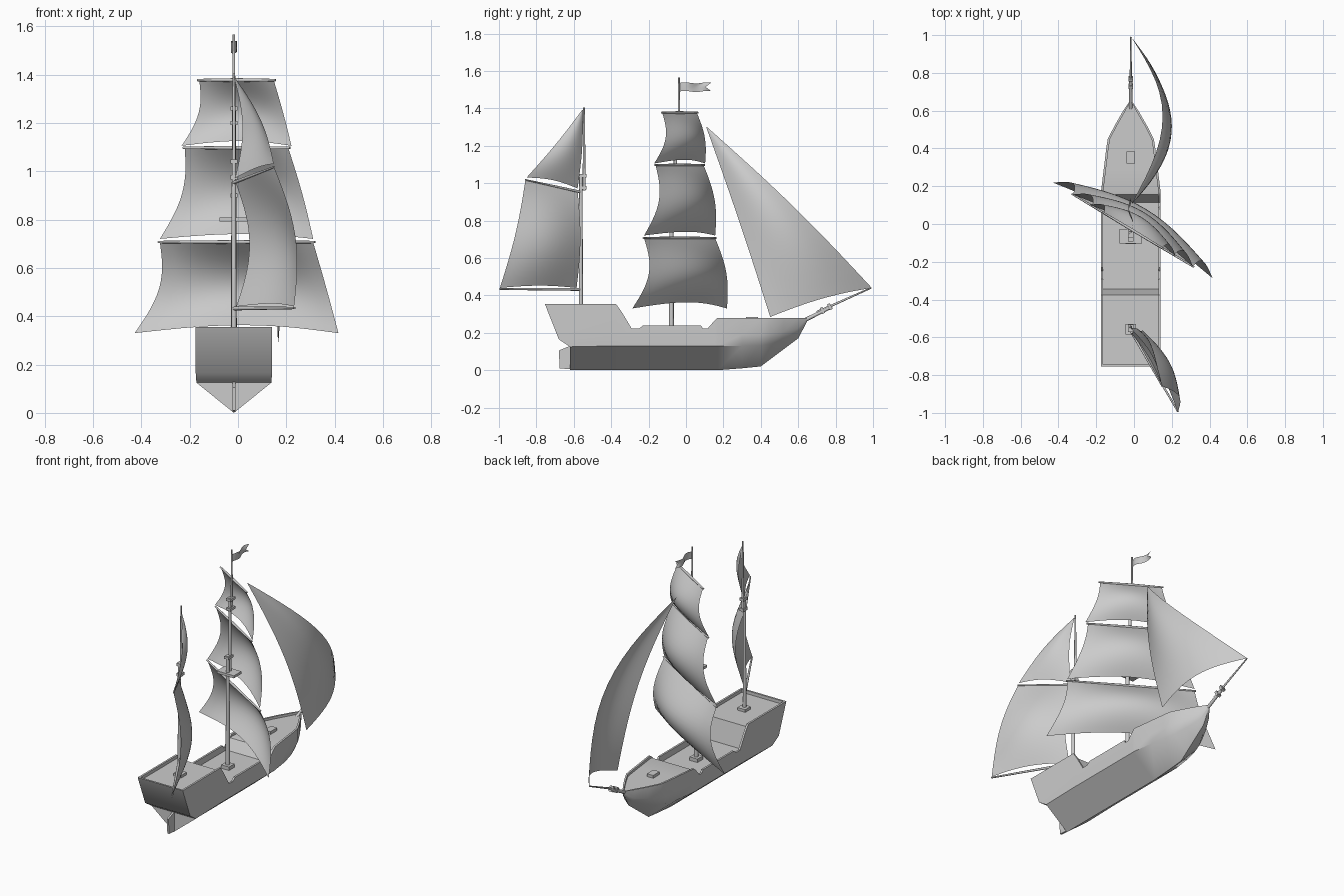
import bpy, bmesh
from math import sin, pi
from mathutils import Vector as V

if "Cube" in bpy.data.objects:
    bpy.data.objects.remove(bpy.data.objects["Cube"])

CX = -0.017  # hull centre line


def add(name, verts, faces, smooth=None):
    me = bpy.data.meshes.new(name)
    me.from_pydata([tuple(v) for v in verts], [], faces)
    bm = bmesh.new()
    bm.from_mesh(me)
    bmesh.ops.recalc_face_normals(bm, faces=bm.faces)
    bm.to_mesh(me)
    bm.free()
    ob = bpy.data.objects.new(name, me)
    bpy.context.collection.objects.link(ob)
    if smooth:
        bpy.ops.object.select_all(action='DESELECT')
        ob.select_set(True)
        bpy.context.view_layer.objects.active = ob
        bpy.ops.object.shade_smooth_by_angle(angle=smooth)
    return ob


def rod(name, a, b, r1, r2=None, sides=10):
    a, b = V(a), V(b)
    d = b - a
    bpy.ops.mesh.primitive_cone_add(vertices=sides, radius1=r1, radius2=r2 or r1,
                                    depth=d.length, location=(a + b) / 2,
                                    rotation=d.to_track_quat('Z', 'Y').to_euler())
    bpy.context.object.name = name
    bpy.ops.object.shade_smooth_by_angle(angle=0.8)


def box(name, loc, size, direction=None):
    bpy.ops.mesh.primitive_cube_add(size=1, location=loc)
    ob = bpy.context.object
    ob.name, ob.scale = name, size
    if direction:
        ob.rotation_euler = V(direction).to_track_quat('Z', 'Y').to_euler()


def sail(name, tl, tr, bl, br, out, edge, belly, k=0.8, pull=0.0, lift=0.02, n=14):
    """Curved patch: edge = bulge of the two side edges, belly = extra bulge inside."""
    tl, tr, bl, br, out = map(V, (tl, tr, bl, br, out))
    verts, faces = [], []
    for j in range(n + 1):
        v = j / n
        for i in range(n + 1):
            s = i / n
            p = tl.lerp(tr, s).lerp(bl.lerp(br, s), v)
            side = edge[0] + (edge[1] - edge[0]) * s
            p += out * (side * sin(pi * v) + belly * sin(pi * s) * sin(k * pi * v))
            p += (br - bl).normalized() * pull * (1 - 2 * s) * sin(pi * v)
            p.z += lift * sin(pi * s) * v
            verts.append(p)
    w = n + 1
    for j in range(n):
        for i in range(n):
            a = j * w + i
            faces.append((a, a + 1, a + w + 1, a + w))
    ob = add(name, verts, faces)
    bm = bmesh.new()
    bm.from_mesh(ob.data)
    bmesh.ops.remove_doubles(bm, verts=bm.verts, dist=1e-5)
    for f in bm.faces:
        f.smooth = True
    bm.to_mesh(ob.data)
    bm.free()


# Hull stations: y, keel z, bilge z, side z, rail z, deck z, bilge half width, rail half width
M = (0.0, 0.13, 0.19)
stations = [(y, *M, rail, deck, 0.155, 0.158) for y, rail, deck in [
    (-0.755, .355, .335), (-0.375, .355, .335), (-0.345, .313, .2), (-0.29, .222, .2),
    (-0.25, .222, .2), (-0.23, .24, .2), (0.08, .24, .2), (0.09, .222, .2),
    (0.115, .222, .2), (0.155, .268, .262), (0.17, .28, .265)]]
stations += [(0.3, .01, .13, .19, .28, .265, .137, .142),
             (0.4, .02, .132, .19, .28, .265, .112, .13),
             (0.45, .058, .14, .195, .28, .265, .096, .122),
             (0.52, .11, .165, .205, .28, .265, .062, .086),
             (0.6, .17, .20, .225, .28, .265, .026, .04),
             (0.65, .265, .268, .272, .28, .265, .003, .006)]
verts, faces = [], []
for n, (y, kz, bz, sz, rz, dz, bw, rw) in enumerate(stations):
    iw = max(rw - 0.012, 0.002)
    ys = [y] * 6
    if n == 0:  # raked transom
        ys, bz, sz = [-.62, -.62, -.68, y, y + .012, y + .012], .125, .165
    half = list(zip((0, bw, rw, rw, iw, iw), ys, (kz, bz, sz, rz, rz, dz)))
    verts += [(CX + x, yy, z) for x, yy, z in half]
    verts += [(CX - x, yy, z) for x, yy, z in half[:0:-1]]
for n in range(len(stations) - 1):
    for i in range(11):
        a, b = n * 11 + i, n * 11 + (i + 1) % 11
        faces.append((a, b, b + 11, a + 11))
for o in (0, (len(stations) - 1) * 11):
    faces.append((o, o + 1, o + 10))
    faces += [(o + i, o + i + 1, o + 10 - i, o + 11 - i) for i in range(1, 5)]
add("hull", verts, faces, 0.7)

# Rudder
prof = [(-.62, .005), (-.675, .01), (-.68, .105), (-.62, .13)]
add("rudder", [(CX + x, y, z) for x in (-.006, .006) for y, z in prof],
    [(0, 1, 2, 3), (4, 5, 6, 7)] + [(i, (i + 1) % 4, (i + 1) % 4 + 4, i + 4) for i in range(4)])

# Deck fittings
box("fore_hatch", (CX, .352, .272), (.044, .065, .022))
box("main_mast_step", (CX, -.078, .21), (.055, .055, .024))
box("mizzen_mast_step", (CX, -.557, .342), (.055, .055, .02))

# Main mast in three overlapping lengths
rod("main_lower_mast", (CX, -.078, .19), (CX, -.078, .91), .013, .011)
rod("main_topmast", (CX, -.057, .79), (CX, -.057, 1.27), .010, .008)
rod("main_pole", (CX, -.038, 1.19), (CX, -.038, 1.565), .007, .005)
box("main_top_platform", (CX, -.065, .80), (.12, .075, .016))
for name, y, z in [("main_cap", -.067, .90), ("topmast_trestle", -.048, 1.2), ("topmast_cap", -.048, 1.26)]:
    box(name, (CX, y, z), (.03, .05, .016))

# Mizzen mast
rod("mizzen_lower_mast", (CX, -.562, .33), (CX, -.562, 1.05), .011, .009)
rod("mizzen_topmast", (CX, -.545, .96), (CX, -.545, 1.405), .008, .005)
for name, z in [("mizzen_trestle", .975), ("mizzen_cap", 1.04)]:
    box(name, (CX, -.553, z), (.028, .04, .018))

# Bowsprit
d = V((0, .35, .175))
rod("bowsprit", (CX, .60, .25), (CX, .78, .34), .011, .009)
rod("jib_boom", (CX, .70, .31), (CX, .99, .44), .007, .004)
for name, t in [("bowsprit_band", .30), ("bowsprit_cap", .41)]:
    box(name, V((CX, .625, .267)) + d * t, (.026, .034, .016), d)

# Square sails and their yards, braced round
mid, along, out = V((-.006, -.034, 0)), V((.857, -.514, 0)), V((.514, .857, 0))


def on_yard(u, z):
    return mid + along * u + V((0, 0, z))


for name, zt, zb, ht, hb, edge, belly, pull in [
        ("main_course", .705, .33, .37, .492, .05, .085, .028),
        ("main_topsail", 1.095, .72, .25, .37, .045, .07, .02),
        ("main_topgallant", 1.375, 1.105, .18, .265, .035, .05, .018)]:
    sail(name, on_yard(-ht, zt), on_yard(ht, zt), on_yard(-hb, zb), on_yard(hb, zb),
         out, (edge, edge), belly, pull=pull, lift=.033 if zb < .5 else .02)
    for side, e in (("port", -1), ("starboard", 1)):
        rod(f"{name}_yard_{side}", on_yard(0, zt + .002), on_yard(e * (ht + .008), zt + .002), .008, .005)

# Mizzen sails with gaff and boom
wind = (.95, .3, 0)
throat, peak = (CX + .005, -.58, .96), (.148, -.858, 1.02)
tack, clew = (CX + .01, -.585, .44), (.232, -.995, .44)
sail("mizzen_sail", throat, peak, tack, clew, wind, (.06, .05), .045, lift=.012)
sail("mizzen_topsail", (CX, -.552, 1.39), (CX + .002, -.556, 1.39),
     (CX + .005, -.58, .972), (.148, -.852, 1.03), wind, (.035, .03), .025, lift=.015)
rod("mizzen_gaff", (CX, -.565, .953), (.15, -.86, 1.018), .007, .004)
rod("mizzen_boom", (CX, -.565, .432), (.234, -.995, .434), .008, .005)

# Jib
sail("jib", (-.01, .108, 1.30), (-.01, .112, 1.30), (.165, .45, .285), (CX, .993, .44),
     (1, .12, .04), (.05, .165), .07, k=.5, lift=.018)

# Swallow-tailed pennant
verts, faces, N = [], [], 12
for i in range(N + 1):
    t = i / N
    for r in range(3):
        y = -.035 + t * (.14 if r == 1 else .17)
        verts.append((CX + .012 * sin(t * 2 * pi), y, 1.49 + .023 * r + .003 * sin(t * 9)))
    if i:
        a = i * 3
        faces += [(a - 3, a, a + 1, a - 2), (a - 2, a + 1, a + 2, a - 1)]
add("pennant", verts, faces, 1.0)
